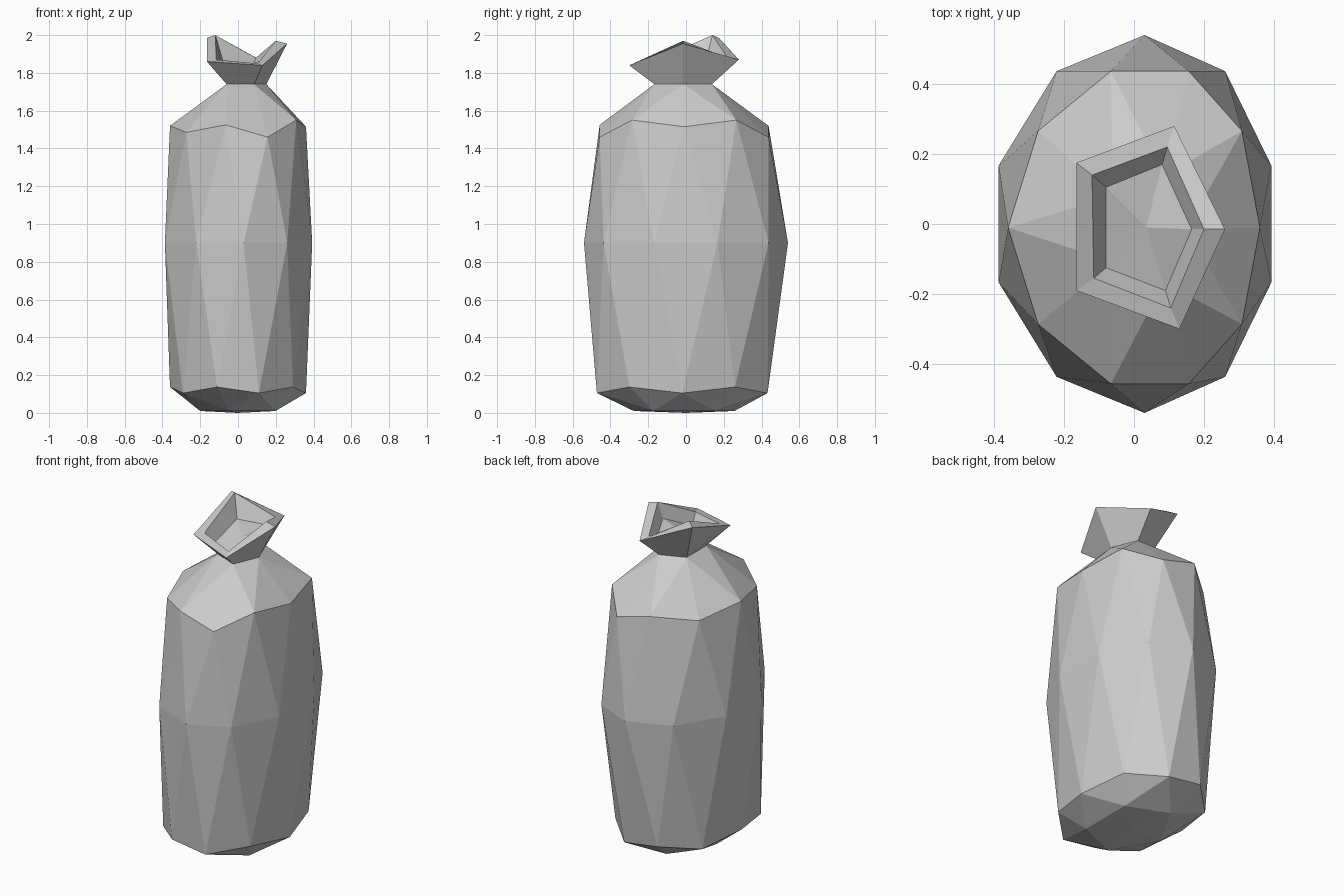
import bpy, bmesh
from math import sin, cos, radians

if "Cube" in bpy.data.objects:
    bpy.data.objects.remove(bpy.data.objects["Cube"])


def ellipse(n, rx, ry, cx, cy, z, start=0, skew=0):
    """Ring of n points; z is a list cycled round it, skew pushes front/back in +x."""
    pts = []
    for k in range(n):
        a = radians(start + 360 * k / n)
        pts.append((rx * cos(a) + cx + skew * sin(a) ** 2,
                    ry * sin(a) + cy, z[k % len(z)]))
    return pts


def add_ring(bm, pts):
    return [bm.verts.new(p) for p in pts]


def fan(bm, ring, tip):
    c = bm.verts.new(tip)
    for k in range(len(ring)):
        bm.faces.new((ring[k], ring[(k + 1) % len(ring)], c))


def zigzag(bm, outer, mid):
    # mid[j] sits between outer[j] and outer[j + 1]
    n = len(outer)
    for j in range(n):
        k = (j + 1) % n
        bm.faces.new((outer[j], outer[k], mid[j]))
        bm.faces.new((mid[j], outer[k], mid[k]))


def shoulder(bm, small, big, shift):
    # five-point ring to ten-point ring
    for k in range(5):
        i = 2 * k + shift
        a, b, c = big[i - 1], big[i % 10], big[(i + 1) % 10]
        bm.faces.new((small[k], a, b))
        bm.faces.new((small[k], b, c))
        bm.faces.new((small[k], c, small[(k + 1) % 5]))


def finish(bm, name):
    bmesh.ops.recalc_face_normals(bm, faces=bm.faces)
    me = bpy.data.meshes.new(name)
    bm.to_mesh(me)
    bm.free()
    ob = bpy.data.objects.new(name, me)
    bpy.context.collection.objects.link(ob)
    return ob


bm = bmesh.new()

# Stuffed body, from the base up to the neck
base = add_ring(bm, ellipse(5, .22, .28, .02, -.01, [.01], start=36))
low = add_ring(bm, ellipse(10, .36, .475, 0, -.02, [.105, .137]))
belly = add_ring(bm, ellipse(10, .41, .54, 0, 0, [.9], start=18, skew=.03))
top_z = [1.515, 1.55, 1.46, 1.52, 1.485, 1.52, 1.485, 1.525, 1.46, 1.55]
top = add_ring(bm, ellipse(10, .36, .47, 0, -.01, top_z, skew=.05))
neck = add_ring(bm, ellipse(5, .12, .16, .03, -.015, [1.74], skew=.02))

fan(bm, base, (0, 0, 0))
shoulder(bm, base, low, 1)
zigzag(bm, low, belly)
zigzag(bm, top, belly)
shoulder(bm, neck, top, 0)

# Flared mouth above the tie: outer lip, inner lip, sunken floor
outer_lip = [(.26, -.015, 1.955), (.115, .28, 1.87), (-.165, .175, 1.985),
             (-.165, -.19, 1.86), (.13, -.30, 1.84)]
inner_lip = [(.20, -.015, 1.97), (.095, .22, 1.88), (-.12, .14, 2.0),
             (-.115, -.155, 1.87), (.105, -.24, 1.85)]
floor = [(.165, -.015, 1.88), (.08, .17, 1.845), (-.08, .105, 1.865),
         (-.08, -.125, 1.80), (.09, -.19, 1.79)]
prev = neck
for pts in (outer_lip, inner_lip, floor):
    ring = add_ring(bm, pts)
    for k in range(5):
        n = (k + 1) % 5
        bm.faces.new((prev[k], prev[n], ring[n], ring[k]))
    prev = ring
fan(bm, prev, (.035, -.01, 1.835))

finish(bm, "tied_sack")
